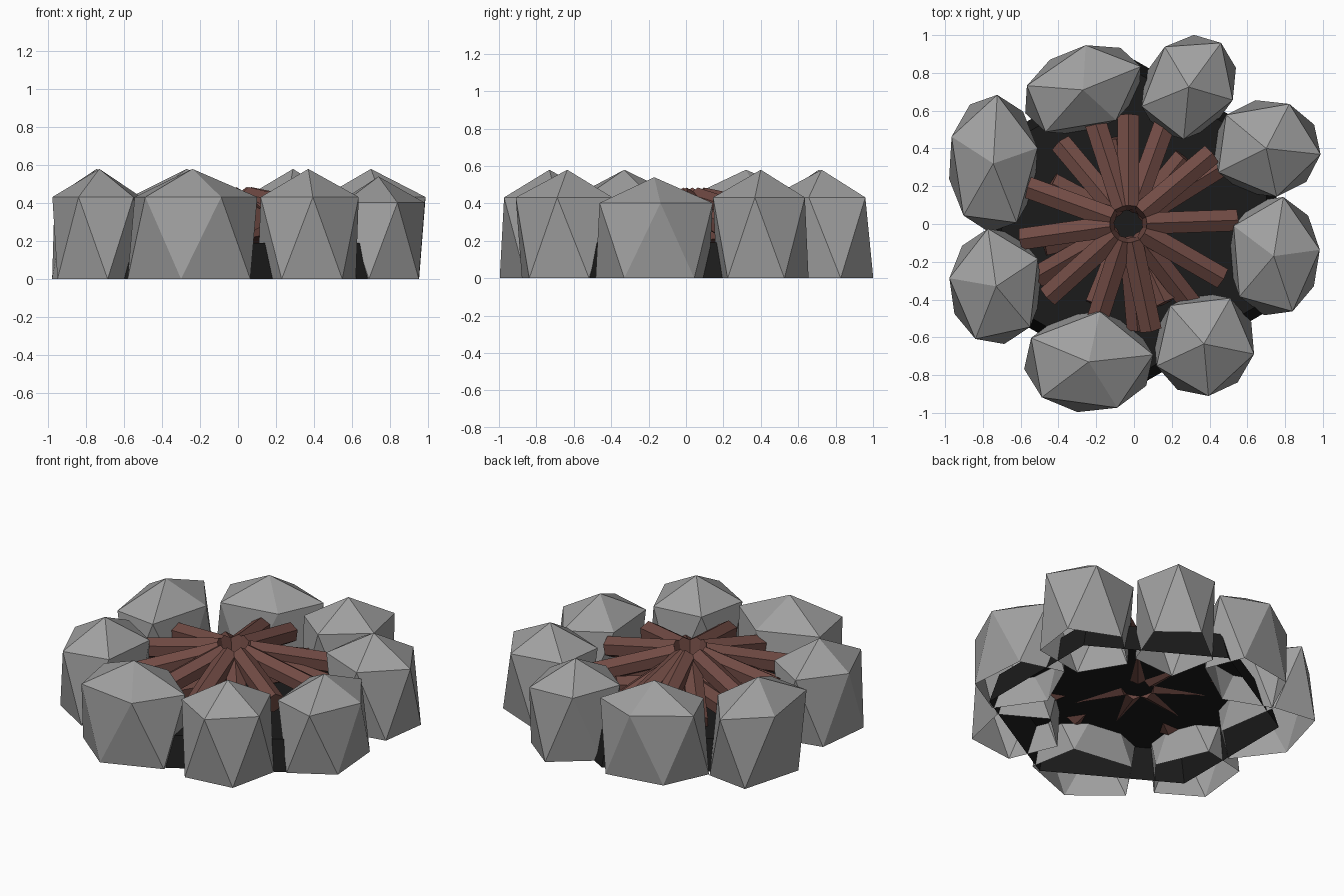
import bpy, bmesh, math
from mathutils import Vector

if "Cube" in bpy.data.objects:
    bpy.data.objects.remove(bpy.data.objects["Cube"])


def material(name, rgb):
    m = bpy.data.materials.new(name)
    m.diffuse_color = (*rgb, 1)
    m.use_nodes = True
    m.node_tree.nodes["Principled BSDF"].inputs["Base Color"].default_value = m.diffuse_color
    return m


STONE = material("stone grey", (0.35, 0.35, 0.35))
WOOD = material("bark brown", (0.165, 0.07, 0.058))
ASH = material("ash black", (0.011, 0.011, 0.011))


def add_object(name, bm, mat):
    bmesh.ops.recalc_face_normals(bm, faces=bm.faces)
    me = bpy.data.meshes.new(name)
    bm.to_mesh(me)
    bm.free()
    me.materials.append(mat)
    ob = bpy.data.objects.new(name, me)
    bpy.context.collection.objects.link(ob)
    return ob


def stone(name, x, y, rx, ry, turn, phase, height):
    """Open-bottomed boulder: apex, five-point shoulder, five-point foot."""
    bm = bmesh.new()
    c, s = math.cos(math.radians(turn)), math.sin(math.radians(turn))

    def ring(z, offset):
        out = []
        for i in range(5):
            a = math.radians(phase + offset + 72 * i)
            u, v = rx * math.cos(a), ry * math.sin(a)
            out.append(bm.verts.new((x + u * c - v * s, y + u * s + v * c, z)))
        return out

    top = ring(height * 0.745, 0)
    foot = ring(0, 36)
    apex = bm.verts.new((x, y, height))
    for i in range(5):
        j = (i + 1) % 5
        bm.faces.new((apex, top[i], top[j]))
        bm.faces.new((top[i], foot[i], top[j]))
        bm.faces.new((top[j], foot[i], foot[j]))
    add_object(name, bm, STONE)


def log(name, angle, length, z_in, z_out, r=0.066):
    """Six-sided log leaning from the middle of the fire outwards."""
    a = math.radians(angle)
    d = Vector((math.cos(a), math.sin(a), 0))
    mid = Vector((-0.03, 0, 0))
    p = mid + d * 0.085 + Vector((0, 0, z_in))
    q = mid + d * length + Vector((0, 0, z_out))
    side = Vector((-d.y, d.x, 0))
    up = (q - p).normalized().cross(side)
    bm = bmesh.new()
    ends = []
    for o in (p, q):
        ends.append([bm.verts.new(o + r * (up * math.cos(k * math.pi / 3) + side * math.sin(k * math.pi / 3)))
                     for k in range(6)])
    for k in range(6):
        j = (k + 1) % 6
        bm.faces.new((ends[0][k], ends[0][j], ends[1][j], ends[1][k]))
    bm.faces.new(ends[0])
    bm.faces.new(ends[1])
    add_object(name, bm, WOOD)


# ring of stones: x, y, radius x, radius y, turn, phase, height
stones = [
    (-0.27, 0.71, 0.33, 0.225, 22, 0, 0.58),
    (0.29, 0.725, 0.29, 0.24, 58, -5, 0.58),
    (0.70, 0.40, 0.29, 0.26, 0, 65, 0.58),
    (0.74, -0.17, 0.245, 0.32, 0, 6, 0.54),
    (0.37, -0.635, 0.28, 0.27, 60, 0, 0.58),
    (-0.24, -0.73, 0.345, 0.27, 0, 8, 0.58),
    (-0.73, -0.33, 0.25, 0.31, 0, 100, 0.58),
    (-0.745, 0.32, 0.24, 0.365, 0, 85, 0.58),
]
for n, v in enumerate(stones):
    stone(f"stone_{n + 1}", *v)

# upper logs, nearly flat
for n, a in enumerate((2, 40, 90, 108, 160, -172, -138, -108, -78, -30)):
    log(f"upper_log_{n + 1}", a, 0.57, 0.42, 0.32)
# steep logs, feet sunk in the ash
for n, a in enumerate((32, 70, 130, -150, -52, -85)):
    log(f"steep_log_{n + 1}", a, 0.55, 0.38, 0.22)
# bottom logs, resting on the ash and dipping to the middle
for n, a in enumerate((50, 98, 152, -166, -112, -65)):
    log(f"bottom_log_{n + 1}", a, 0.46, 0.23, 0.26)

# ash bed: tapered six-sided tray, open underneath
bm = bmesh.new()
bmesh.ops.create_cone(bm, segments=6, radius1=0.87, radius2=0.81, depth=0.19, cap_ends=True)
turn = math.pi / 6 if max(v.co.x for v in bm.verts) > 0.8 else 0
for v in bm.verts:
    x, y = v.co.x, v.co.y
    v.co.x = x * math.cos(turn) - y * math.sin(turn)
    v.co.y = x * math.sin(turn) + y * math.cos(turn)
    v.co.z += 0.095
bottom = [f for f in bm.faces if all(v.co.z < 0.01 for v in f.verts)]
bmesh.ops.delete(bm, geom=bottom, context='FACES_ONLY')
add_object("ash_bed", bm, ASH)
